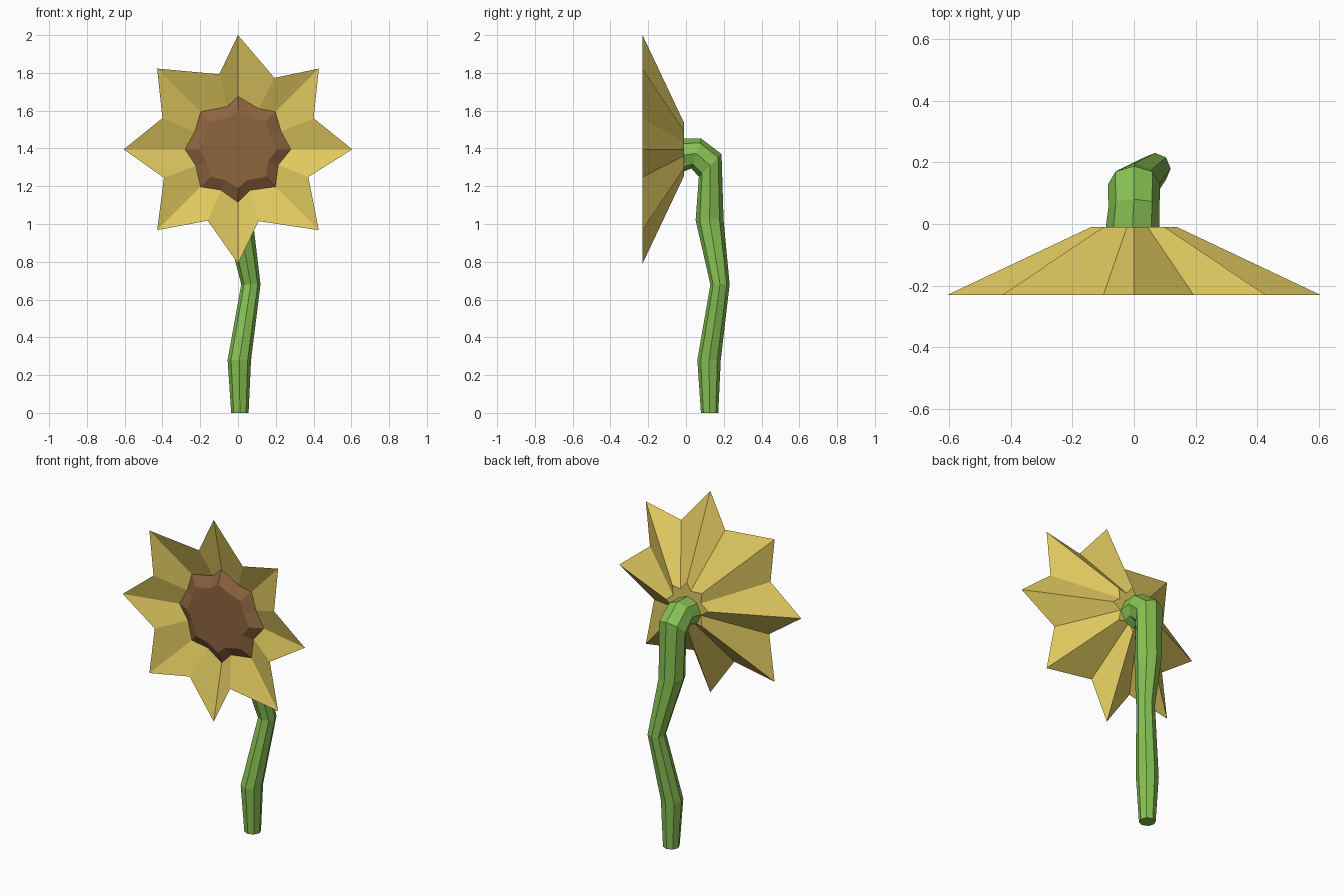
import bpy
from math import sin, cos, pi, radians

cube = bpy.data.objects.get("Cube")
if cube:
    bpy.data.objects.remove(cube, do_unlink=True)


def make_material(name, rgb):
    mat = bpy.data.materials.new(name)
    mat.use_nodes = True
    mat.diffuse_color = (*rgb, 1)
    mat.node_tree.nodes["Principled BSDF"].inputs["Base Color"].default_value = (*rgb, 1)
    return mat


def loft(name, rings, mat, cap_start, cap_end):
    """Bridge rings of equal point count, with optional end caps."""
    n = len(rings[0])
    verts = [p for ring in rings for p in ring]
    faces = []
    for r in range(len(rings) - 1):
        for i in range(n):
            j = (i + 1) % n
            faces.append((r * n + i, r * n + j, (r + 1) * n + j, (r + 1) * n + i))
    if cap_start:
        faces.append(tuple(reversed(range(n))))
    if cap_end:
        faces.append(tuple(range(len(verts) - n, len(verts))))
    mesh = bpy.data.meshes.new(name)
    mesh.from_pydata(verts, [], faces)
    mesh.materials.append(mat)
    obj = bpy.data.objects.new(name, mesh)
    bpy.context.collection.objects.link(obj)
    return obj


yellow = make_material("petal yellow", (0.75, 0.585, 0.115))
brown = make_material("seed brown", (0.27, 0.13, 0.05))
green = make_material("stem green", (0.24, 0.53, 0.085))

# Notches between petals: angle in degrees and radius, anticlockwise from the top
TIP, HEAD_Z = 0.605, 1.395
NOTCHES = [(104, 0.41), (157.6, 0.433), (201, 0.42), (247, 0.41),
           (286, 0.395), (338.6, 0.40), (382.4, 0.433), (423, 0.425)]


def star(tip_scale, notch_scale, y):
    """Eight-pointed ring around the head axis."""
    pts = []
    for k, notch in enumerate(NOTCHES):
        for (angle, radius), s in (((90 + 45 * k, TIP), tip_scale), (notch, notch_scale)):
            a = radians(angle)
            pts.append((cos(a) * radius * s, y, HEAD_Z + sin(a) * radius * s))
    return pts


# Flower head: steep outer cone, shallow inner dish and a bevelled seed disc
rim = star(0.463, 0.57, -0.155)
loft("petals", [star(0.231, 0.231, -0.01), star(1, 1, -0.23), rim], yellow, True, False)
loft("seed_disc", [rim, star(0.34, 0.43, -0.19)], brown, False, True)

# Crooked stem: centre x, y, z, radius and tilt of each ring
STEM = [(0.01, 0.125, 0, 0.046, 0), (0.007, 0.122, 0.28, 0.062, 0),
        (0.068, 0.18, 0.68, 0.051, 0), (0.005, 0.125, 1.02, 0.074, 0),
        (0, 0.128, 1.31, 0.085, 45), (0, 0.055, 1.373, 0.083, 72),
        (-0.005, -0.012, 1.365, 0.087, 90)]
SIDES = 8
rings = []
for x, y, z, r, tilt in STEM:
    t = radians(tilt)
    rings.append([(x + r * sin(a), y + r * cos(a) * cos(t), z + r * cos(a) * sin(t))
                  for a in (-2 * pi * i / SIDES for i in range(SIDES))])
loft("stem", rings, green, True, True)
